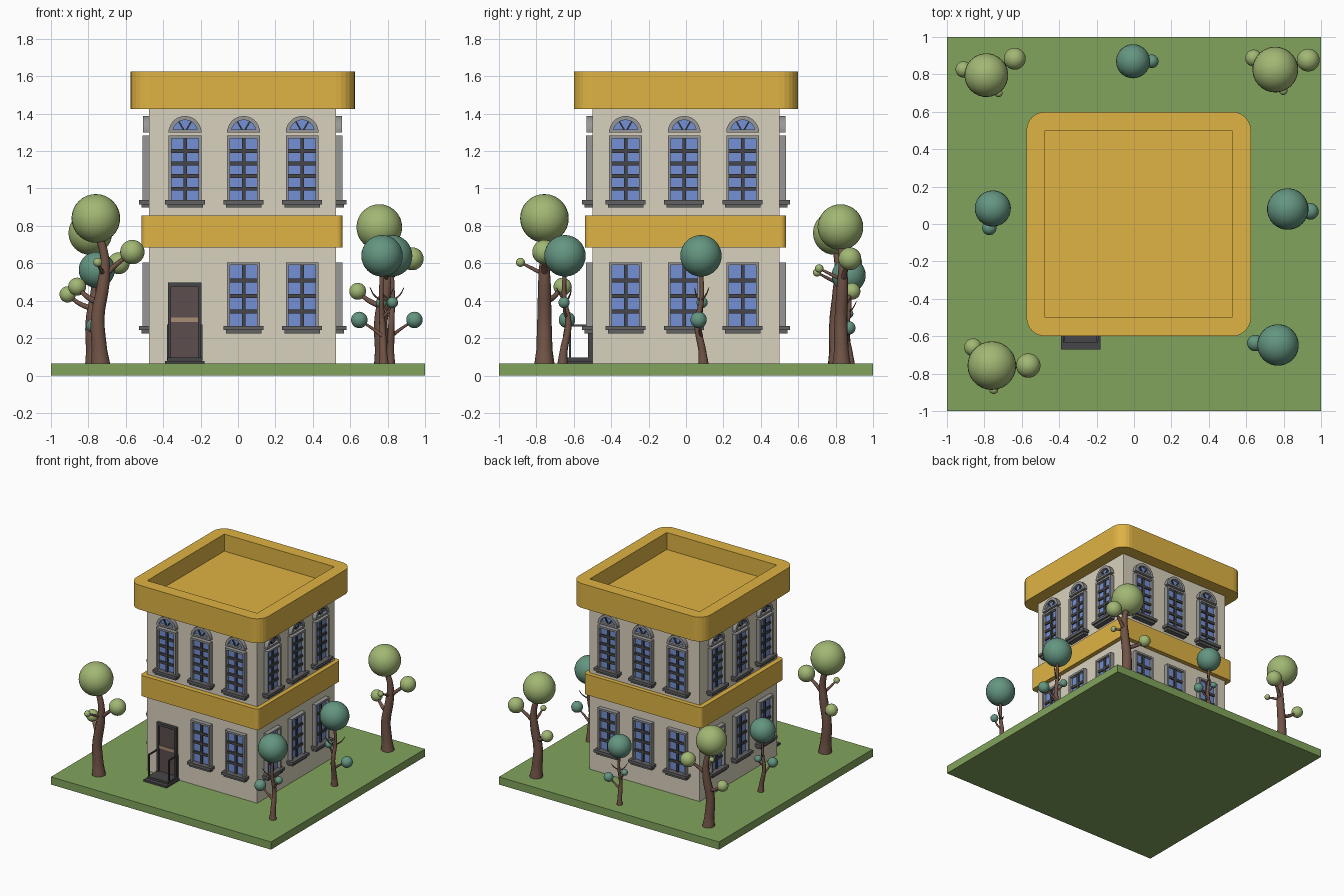
import bpy, bmesh
from math import pi, sin, cos, radians
from mathutils import Matrix, Vector

if "Cube" in bpy.data.objects:
    bpy.data.objects.remove(bpy.data.objects["Cube"])


def material(name, r, g, b):
    m = bpy.data.materials.new(name)
    m.diffuse_color = [(c / 255) ** 2.2 for c in (r, g, b)] + [1]
    m.use_nodes = True
    m.node_tree.nodes["Principled BSDF"].inputs["Base Color"].default_value = m.diffuse_color
    return m


YELLOW = material("yellow", 222, 178, 70)
GRASS = material("grass", 128, 162, 92)
WALL = material("wall", 216, 208, 188)
GLASS = material("glass", 115, 142, 212)
STONE = material("stone", 150, 150, 150)
SILL = material("sill", 98, 98, 100)
DARK = material("dark", 72, 72, 74)
DOOR = material("door", 92, 80, 78)
TAN = material("tan", 165, 140, 115)
BARK = material("bark", 112, 84, 72)
LEAF_LIGHT = material("leaf_light", 160, 182, 115)
LEAF_DARK = material("leaf_dark", 100, 148, 128)


def add(name, data, mat=None, matrix=None):
    ob = bpy.data.objects.new(name, data)
    bpy.context.collection.objects.link(ob)
    if mat and not data.materials:
        data.materials.append(mat)
    if matrix:
        ob.matrix_world = matrix
    return ob


def to_mesh(name, bm):
    bmesh.ops.recalc_face_normals(bm, faces=bm.faces)
    me = bpy.data.meshes.new(name)
    bm.to_mesh(me)
    bm.free()
    return me


def boxes(name, specs):
    """One mesh from boxes given as (x0, x1, y0, y1, z0, z1)."""
    bm = bmesh.new()
    for x0, x1, y0, y1, z0, z1 in specs:
        m = Matrix.Translation(((x0 + x1) / 2, (y0 + y1) / 2, (z0 + z1) / 2))
        bmesh.ops.create_cube(bm, size=1, matrix=m @ Matrix.Diagonal((x1 - x0, y1 - y0, z1 - z0, 1)))
    return to_mesh(name, bm)


def extrude(bm, pts, vec):
    f = bm.faces.new([bm.verts.new(p) for p in pts])
    new = bmesh.ops.extrude_face_region(bm, geom=[f], use_keep_orig=True)["geom"]
    bmesh.ops.translate(bm, verts=[v for v in new if isinstance(v, bmesh.types.BMVert)], vec=vec)


def rounded_slab(name, cx, cy, half, r, z0, z1):
    pts = []
    for k in range(4):
        a0 = k * pi / 2
        c = Vector((half - r, half - r, 0))
        c.rotate(Matrix.Rotation(a0, 3, 'Z'))
        for i in range(7):
            a = a0 + i * pi / 12
            pts.append((cx + c.x + r * cos(a), cy + c.y + r * sin(a), z0))
    bm = bmesh.new()
    extrude(bm, pts, (0, 0, z1 - z0))
    return add(name, to_mesh(name, bm), YELLOW)


# Lawn, walls, cornice band
add("lawn", boxes("lawn", [(-1, 1, -1, 1, 0, .063)]), GRASS)
CX = .025
add("walls", boxes("walls", [(CX - .5, CX + .5, -.5, .5, .06, 1.44)]), WALL)
rounded_slab("middle_band", .0225, -.0025, .5375, .03, .685, .855)

# Roof with a square recess
roof = rounded_slab("roof", CX, 0, .6, .1, 1.425, 1.625)
cutter = add("roof_cutter", boxes("roof_cutter", [(CX - .5, CX + .5, -.5, .5, 1.485, 1.8)]), YELLOW)
cutter.hide_render = True
mod = roof.modifiers.new("recess", 'BOOLEAN')
mod.operation, mod.object, mod.solver = 'DIFFERENCE', cutter, 'EXACT'
bpy.context.view_layer.objects.active = roof
bpy.ops.object.modifier_apply(modifier="recess")
bpy.data.objects.remove(cutter)


# Window parts: local x across, -y outward, z up from the sill's bottom
def window_meshes(tag, h, rows):
    w, t, z0 = .0875, .015, .035
    frame = boxes(tag + "_frame", [(-w, -w + t, -.035, 0, z0, h), (w - t, w, -.035, 0, z0, h),
                                   (-w, w, -.035, 0, h - t, h)])
    glass = boxes(tag + "_glass", [(-w + t, w - t, -.01, 0, z0, h - t)])
    bars = [(-.009, .009, -.022, 0, z0, h - t)]
    step = (h - t - z0) / rows
    bars += [(-w + t, w - t, -.02, 0, z0 + i * step - .01, z0 + i * step + .01) for i in range(1, rows)]
    sill = boxes(tag + "_sill", [(-.107, .107, -.055, 0, .018, .04), (-.095, .095, -.042, 0, 0, .018)])
    return [(frame, STONE), (glass, GLASS), (boxes(tag + "_bars", bars), DARK), (sill, SILL)]


def arc(r, y, n=14):
    return [(r * cos(pi * i / n), y, r * sin(pi * i / n)) for i in range(n + 1)]


def arch_meshes():
    bm = bmesh.new()
    extrude(bm, arc(.0875, -.032) + arc(.066, -.032)[::-1], (0, .032, 0))
    frame = to_mesh("arch_frame", bm)
    bm = bmesh.new()
    extrude(bm, arc(.068, -.01), (0, .01, 0))
    glass = to_mesh("arch_glass", bm)
    bm = bmesh.new()
    for a in (60, 120):
        m = Matrix.Rotation(radians(-a), 4, 'Y') @ Matrix.Translation((.035, -.01, 0))
        bmesh.ops.create_cube(bm, size=1, matrix=m @ Matrix.Diagonal((.066, .02, .008, 1)))
    bars = to_mesh("arch_bars", bm)
    base = boxes("arch_base", [(-.0875, .0875, -.032, 0, 0, .014)])
    return [(frame, STONE), (glass, GLASS), (bars, DARK), (base, STONE)]


upper = window_meshes("upper_window", .385, 5)
lower = window_meshes("lower_window", .38, 4)
arch = arch_meshes()
for side, shift in enumerate((.005, -.01, -.005, .01)):  # front, right, back, left
    turn = Matrix.Translation((CX, 0, 0)) @ Matrix.Rotation(side * pi / 2, 4, 'Z')
    for col in (-1, 0, 1):
        for parts, z in ((upper, .897), (lower, .225), (arch, 1.3)):
            if parts is lower and side == 0 and col == -1:
                continue  # the door goes here
            for me, mat in parts:
                add(me.name, me, mat, turn @ Matrix.Translation((col * .313 + shift, -.5, z)))

# Door, steps and handrails
dx = -.285
add("door_frame", boxes("door_frame", [(dx - .09, dx - .072, -.525, -.5, .09, .497),
    (dx + .072, dx + .09, -.525, -.5, .09, .497), (dx - .09, dx + .09, -.525, -.5, .475, .497)]), DARK)
add("door", boxes("door", [(dx - .072, dx + .072, -.51, -.5, .09, .475)]), DOOR)
add("door_rail", boxes("door_rail", [(dx - .072, dx + .072, -.516, -.5, .285, .31)]), TAN)
add("steps", boxes("steps", [(dx - .105, dx + .105, -.67, -.5, .06, .078),
    (dx - .092, dx + .092, -.635, -.5, .078, .095)]), DARK)
rails = []
for s in (-1, 1):
    a, b = dx + s * .09 - .005, dx + s * .09 + .005
    rails += [(a, b, -.625, -.614, .08, .27), (a, b, -.625, -.5, .262, .272), (a, b, -.512, -.502, .08, .27)]
add("handrails", boxes("handrails", rails), DARK)


# Trees: limbs are (x, y, z, radius) paths, leaf balls are (x, y, z, radius)
def tree(name, limbs, balls, leaf, x, y, angle, scale):
    m = Matrix.Translation((x, y, .06)) @ Matrix.Rotation(radians(angle), 4, 'Z') @ Matrix.Scale(scale, 4)
    cu = bpy.data.curves.new(name + "_trunk", 'CURVE')
    cu.dimensions, cu.bevel_depth, cu.bevel_resolution = '3D', 1, 3
    cu.resolution_u, cu.use_fill_caps = 5, True
    for path in limbs:
        sp = cu.splines.new('BEZIER')
        sp.bezier_points.add(len(path) - 1)
        for p, (px, py, pz, r) in zip(sp.bezier_points, path):
            p.co, p.radius = (px, py, pz), r
            p.handle_left_type = p.handle_right_type = 'AUTO'
    add(name + "_trunk", cu, BARK, m)
    bm = bmesh.new()
    for bx, by, bz, r in balls:
        bmesh.ops.create_uvsphere(bm, u_segments=28, v_segments=16, radius=r,
                                  matrix=Matrix.Translation((bx, by, bz)))
    for f in bm.faces:
        f.smooth = True
    add(name + "_leaves", to_mesh(name + "_leaves", bm), leaf, m)


BIG_LIMBS = [
    [(0, 0, 0, .054), (-.006, 0, .08, .043), (-.015, 0, .25, .038), (.015, 0, .43, .034),
     (.022, 0, .57, .025), (-.02, 0, .72, .02)],
    [(.015, 0, .47, .018), (.08, 0, .53, .014), (.17, 0, .60, .01)],
    [(-.01, 0, .33, .018), (-.07, .05, .36, .014), (-.125, .097, .415, .01)],
    [(.018, 0, .48, .012), (0, -.06, .51, .01), (-.015, -.128, .545, .006)]]
BIG_BALLS = [(-.025, 0, .78, .13), (.17, 0, .60, .065), (-.125, .097, .415, .048), (-.015, -.128, .545, .024)]
SMALL_LIMBS = [
    [(-.01, .012, 0, .028), (-.008, .008, .06, .021), (0, -.018, .22, .017), (.004, .004, .35, .013),
     (0, 0, .52, .01)],
    [(-.004, 0, .15, .011), (.05, 0, .19, .008), (.122, 0, .237, .006)],
    [(0, -.01, .25, .009), (-.03, 0, .28, .007), (-.056, 0, .33, .005)],
    [(.002, 0, .34, .006), (.04, .03, .37, .004), (.06, .05, .41, .002)],
    [(.002, 0, .33, .006), (-.04, -.03, .37, .004), (-.06, -.04, .41, .002)]]
SMALL_BALLS = [(0, 0, .58, .111), (.122, 0, .237, .044), (-.056, 0, .33, .03)]

for n, x, y, a, s in (("front_left", -.735, -.757, 0, 1), ("back_left", -.77, .807, 30, .9),
                      ("back_right", .778, .832, 16, .94)):
    tree(n + "_tree", BIG_LIMBS, BIG_BALLS, LEAF_LIGHT, x, y, a, s)
for n, x, y, a, s in (("front_right", .77, -.647, 175, 1), ("right", .822, .08, -6, 1),
                      ("left", -.755, .083, -100, .87), ("back", -.005, .87, 0, .82)):
    tree(n + "_tree", SMALL_LIMBS, SMALL_BALLS, LEAF_DARK, x, y, a, s)
